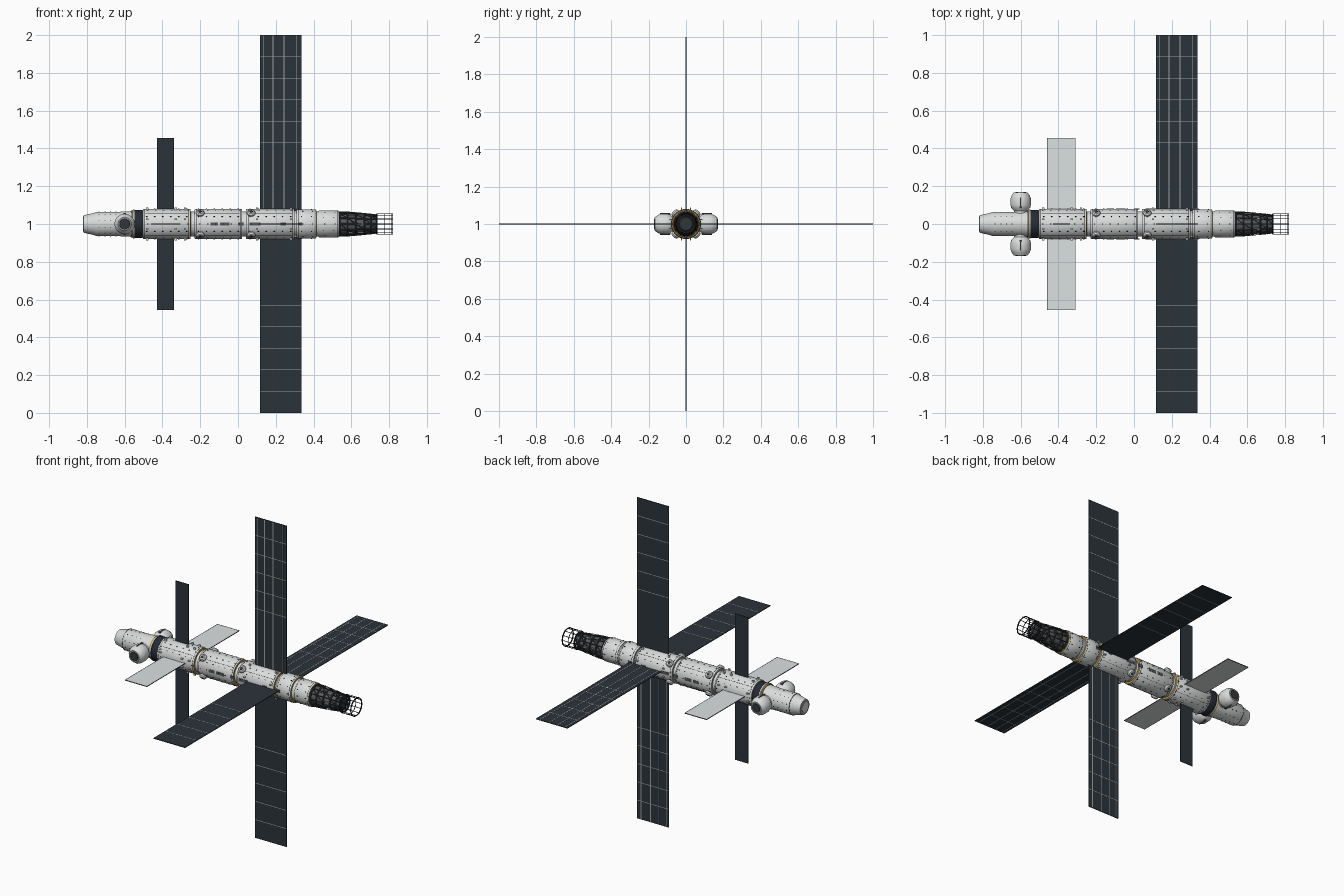
import bpy, bmesh, math
from mathutils import Matrix, Vector

if "Cube" in bpy.data.objects:
    bpy.data.objects.remove(bpy.data.objects["Cube"], do_unlink=True)


def material(name, rgb):
    m = bpy.data.materials.new(name)
    m.use_nodes = True
    m.diffuse_color = (*rgb, 1)
    node = m.node_tree.nodes["Principled BSDF"]
    node.inputs["Base Color"].default_value = (*rgb, 1)
    node.inputs["Roughness"].default_value = 0.6
    return m


WHITE = material("hull white", (0.7, 0.72, 0.71))
GREY = material("joint grey", (0.3, 0.31, 0.31))
STEEL = material("steel grey", (0.1, 0.105, 0.11))
DARK = material("truss dark grey", (0.032, 0.036, 0.04))
NAVY = material("collar navy", (0.02, 0.024, 0.036))
GOLD = material("foil gold", (0.46, 0.27, 0.05))
CELL = material("solar cell slate", (0.024, 0.033, 0.042))
LINE = material("panel line grey", (0.36, 0.39, 0.4))
PALE = material("radiator pale grey", (0.72, 0.75, 0.75))
BLACK = material("detail black", (0.012, 0.012, 0.014))

AXIS = Vector((0, 0, 1))                    # height of the station's long axis
ALONG_X = Matrix.Translation(AXIS) @ Matrix.Rotation(math.pi / 2, 4, 'Y')


def roll(angle):
    return Matrix.Translation(AXIS) @ Matrix.Rotation(angle, 4, 'X')


def finish(name, bm, mats, smooth=False):
    bmesh.ops.recalc_face_normals(bm, faces=bm.faces)
    me = bpy.data.meshes.new(name)
    bm.to_mesh(me)
    bm.free()
    for m in mats:
        me.materials.append(m)
    ob = bpy.data.objects.new(name, me)
    bpy.context.collection.objects.link(ob)
    if smooth:
        bpy.ops.object.select_all(action='DESELECT')
        ob.select_set(True)
        bpy.context.view_layer.objects.active = ob
        bpy.ops.object.shade_smooth_by_angle(angle=math.radians(35))


def lathe(name, points, mats, bands=None, matrix=ALONG_X, sides=32):
    """Closed turned shape; points are (distance along axis, radius)."""
    bm = bmesh.new()
    rings = []
    for d, r in points:
        rings.append([bm.verts.new(matrix @ Vector((r * math.cos(a), r * math.sin(a), d)))
                      for a in (math.tau * i / sides for i in range(sides))])
    for k in range(len(rings) - 1):
        for i in range(sides):
            j = (i + 1) % sides
            f = bm.faces.new((rings[k][i], rings[k][j], rings[k + 1][j], rings[k + 1][i]))
            f.material_index = bands[k] if bands else 0
    bm.faces.new(rings[0]).material_index = bands[0] if bands else 0
    bm.faces.new(rings[-1]).material_index = bands[-1] if bands else 0
    finish(name, bm, mats, True)


def box(bm, centre, size, matrix=Matrix(), index=0):
    made = bmesh.ops.create_cube(
        bm, size=1, matrix=matrix @ Matrix.Translation(centre) @ Matrix.Diagonal((*size, 1)))
    for f in {f for v in made["verts"] for f in v.link_faces}:
        f.material_index = index


def rod(bm, a, b, r, sides=6):
    a, b = Vector(a), Vector(b)
    turn = (b - a).to_track_quat('Z', 'Y').to_matrix().to_4x4()
    bmesh.ops.create_cone(bm, cap_ends=True, segments=sides, radius1=r, radius2=r,
                          depth=(b - a).length, matrix=Matrix.Translation((a + b) / 2) @ turn)


def polar(x, r, a):
    return Vector((x, r * math.cos(a), 1 + r * math.sin(a)))


# Pressurised modules, grey on the -x face and gold foil on the +x face
MODULES = [("rear_module", -0.505, -0.25, 0.08), ("middle_module", -0.23, 0.022, 0.08),
           ("core_module", 0.042, 0.3, 0.08), ("adapter_module", 0.31, 0.415, 0.078),
           ("forward_module", 0.425, 0.535, 0.071)]
for name, x0, x1, r in MODULES:
    lathe(name, [(x0, r - 0.016), (x0 + 0.001, r - 0.002), (x0 + 0.004, r), (x1 - 0.004, r),
                 (x1 - 0.001, r - 0.002), (x1, r - 0.016)],
          [WHITE, GREY, GOLD], [1, 0, 0, 0, 2])
lathe("joint_tube", [(-0.5, 0.066), (0.53, 0.066)], [WHITE])

# Nose compartment, gold band and navy collar
lathe("nose", [(-0.82, 0.036), (-0.818, 0.046), (-0.76, 0.059), (-0.752, 0.064),
               (-0.64, 0.064), (-0.6, 0.066), (-0.56, 0.068)], [GREY, WHITE], [0, 1, 1, 1, 1, 1])
lathe("docking_hatch", [(-0.8215, 0.03), (-0.81, 0.03)], [WHITE])
lathe("collar", [(-0.566, 0.072), (-0.558, 0.072), (-0.556, 0.076), (-0.549, 0.076),
                 (-0.547, 0.074), (-0.512, 0.074), (-0.5, 0.07)],
      [GOLD, WHITE, NAVY], [0, 1, 1, 2, 2, 2])

# Side pods with dark round ports and handrails
for side, label in ((1, "back"), (-1, "front")):
    m = Matrix.Translation((-0.6, 0, 1)) @ Matrix.Rotation(-side * math.pi / 2, 4, 'X')
    lathe(label + "_pod", [(0.04, 0.034), (0.068, 0.034), (0.086, 0.05), (0.1, 0.054), (0.135, 0.054),
                           (0.15, 0.048), (0.167, 0.036), (0.168, 0.028), (0.17, 0.027)],
          [WHITE, GREY, DARK], [0, 0, 0, 0, 0, 0, 1, 2], matrix=m, sides=24)
    bm = bmesh.new()
    for z in (-1, 1):
        rod(bm, (-0.6, side * 0.085, 1 + z * 0.055), (-0.6, side * 0.14, 1 + z * 0.055), 0.003)
        box(bm, (-0.6, side * 0.09, 1 + z * 0.053), (0.012, 0.012, 0.008))
    finish(label + "_pod_handrails", bm, [STEEL])

# Seams around the modules and dark fastener dashes over them
bm = bmesh.new()
for name, x0, x1, r in MODULES:
    for x in (x0 + 0.012, x1 - 0.01):
        for i in range(32):
            box(bm, (x, 0, r - 0.001), (0.0018, r * 0.2, 0.0026), roll(math.tau * (i + 0.5) / 32))
    count = max(2, round((x1 - x0) / 0.045))
    for k in range(count):
        x = x0 + (x1 - x0) * (k + 0.5) / count
        for i in range(12):
            box(bm, (x + 0.006 * (i % 2), 0, r), (0.007, 0.004, 0.0024), roll(math.tau * i / 12))
for k in range(4):
    for i in range(10):
        box(bm, (-0.735 + 0.03 * k, 0, 0.0635), (0.005, 0.004, 0.003), roll(math.tau * i / 10))
for i in range(32):
    box(bm, (-0.754, 0, 0.0627), (0.0018, 0.0128, 0.003), roll(math.tau * (i + 0.5) / 32))
finish("seams_and_fasteners", bm, [BLACK])

# Long seams on the three big modules
bm = bmesh.new()
for name, x0, x1, r in MODULES[:3]:
    for i in range(4):
        box(bm, ((x0 + x1) / 2, 0, r), (x1 - x0 - 0.03, 0.0015, 0.0015),
            roll(math.radians(48 + 90 * i)))
finish("long_seams", bm, [DARK])

# Equipment plates along both flanks
bm = bmesh.new()
for side in (-1, 1):
    for x, w in ((-0.125, 0.04), (-0.07, 0.05), (0.015, 0.03), (0.09, 0.06), (0.24, 0.03), (0.33, 0.025)):
        box(bm, (x, 0, 0.079), (w, 0.018, 0.004), roll(side * math.pi / 2))
finish("flank_plates", bm, [STEEL])

# Round bosses on the diagonals and low brackets on the quarters
for x in (-0.2, 0.07):
    for i in range(4):
        m = roll(math.pi / 4 + i * math.pi / 2) @ Matrix.Translation((x, 0, 0))
        lathe("boss", [(0.06, 0.022), (0.086, 0.022), (0.094, 0.016), (0.095, 0.009), (0.096, 0.008)],
              [WHITE, DARK], [0, 0, 0, 1], matrix=m, sides=16)
bm = bmesh.new()
for x in (-0.48, -0.33, -0.28, 0.1, 0.28):
    for i in range(4):
        for y in (-0.025, 0.025):
            box(bm, (x, y, 0.078), (0.012, 0.006, 0.018), roll(i * math.pi / 2))
finish("brackets", bm, [WHITE])

# Solar wings: one wing turned four times about the long axis
X0, X1 = 0.117, 0.335
for i, label in enumerate(("top", "front", "bottom", "back")):
    m = roll(i * math.pi / 2)
    bm = bmesh.new()
    box(bm, ((X0 + X1) / 2, 0, 0.535), (X1 - X0, 0.004, 0.93), m)
    for k in range(1, 6):
        box(bm, ((X0 + X1) / 2, 0, 1 - 0.114 * k), (X1 - X0 - 0.004, 0.0052, 0.004), m, 1)
    for x in (0.134, 0.185, 0.243, 0.308):
        box(bm, (x, -0.0022, 0.54), (0.0045, 0.0016, 0.915), m, 1)
    finish(label + "_solar_wing", bm, [CELL, LINE])

# Small solar wings above and below, pale radiators front and back
for i, label in enumerate(("top", "front", "bottom", "back")):
    m = roll(i * math.pi / 2)
    bm = bmesh.new()
    if i % 2 == 0:
        box(bm, (-0.385, 0, 0.262), (0.09, 0.004, 0.386), m)
        finish(label + "_small_solar_wing", bm, [CELL])
    else:
        box(bm, (-0.385, 0, 0.262), (0.15, 0.003, 0.386), m)
        for x in (-0.46, -0.31):
            box(bm, (x, 0, 0.262), (0.002, 0.004, 0.386), m, 1)
        box(bm, (-0.385, 0, 0.455), (0.152, 0.004, 0.002), m, 1)
        finish(label + "_radiator", bm, [PALE, STEEL])

# Dark tapering truss around a steel core
lathe("truss_core", [(0.53, 0.057), (0.58, 0.055), (0.625, 0.051), (0.7, 0.043), (0.73, 0.04),
                     (0.735, 0.034)], [STEEL, DARK], [0, 0, 0, 0, 1])
SIDES = 12
stations = [(0.54, 0.063), (0.58, 0.062), (0.625, 0.058), (0.67, 0.054), (0.705, 0.05), (0.735, 0.047)]
bm = bmesh.new()
for k, (x, r) in enumerate(stations):
    for i in range(SIDES):
        a, b = math.tau * i / SIDES, math.tau * (i + 1) / SIDES
        rod(bm, polar(x, r, a), polar(x, r, b), 0.005)
        if k + 1 < len(stations):
            x2, r2 = stations[k + 1]
            rod(bm, polar(x, r, a), polar(x2, r2, a), 0.004)
            if i % 2 == k % 2:
                rod(bm, polar(x, r, a), polar(x2, r2, b), 0.0025)
finish("truss", bm, [DARK])
bm = bmesh.new()
for x in (0.6, 0.65):
    for i in range(6):
        box(bm, (x, 0, 0.055), (0.03, 0.012, 0.008), roll(math.tau * (i + 0.5) / 6))
finish("truss_equipment", bm, [GREY])

# Open wire cage at the tip
bm = bmesh.new()
for x, thick in ((0.735, 0.003), (0.775, 0.002), (0.815, 0.0035)):
    for i in range(24):
        rod(bm, polar(x, 0.054, math.tau * i / 24), polar(x, 0.054, math.tau * (i + 1) / 24), thick)
for i in range(SIDES):
    a = math.tau * i / SIDES
    rod(bm, polar(0.73, 0.047, a), polar(0.735, 0.054, a), 0.002)
    rod(bm, polar(0.735, 0.054, a), polar(0.82, 0.054, a), 0.002)
finish("tip_cage", bm, [BLACK])
